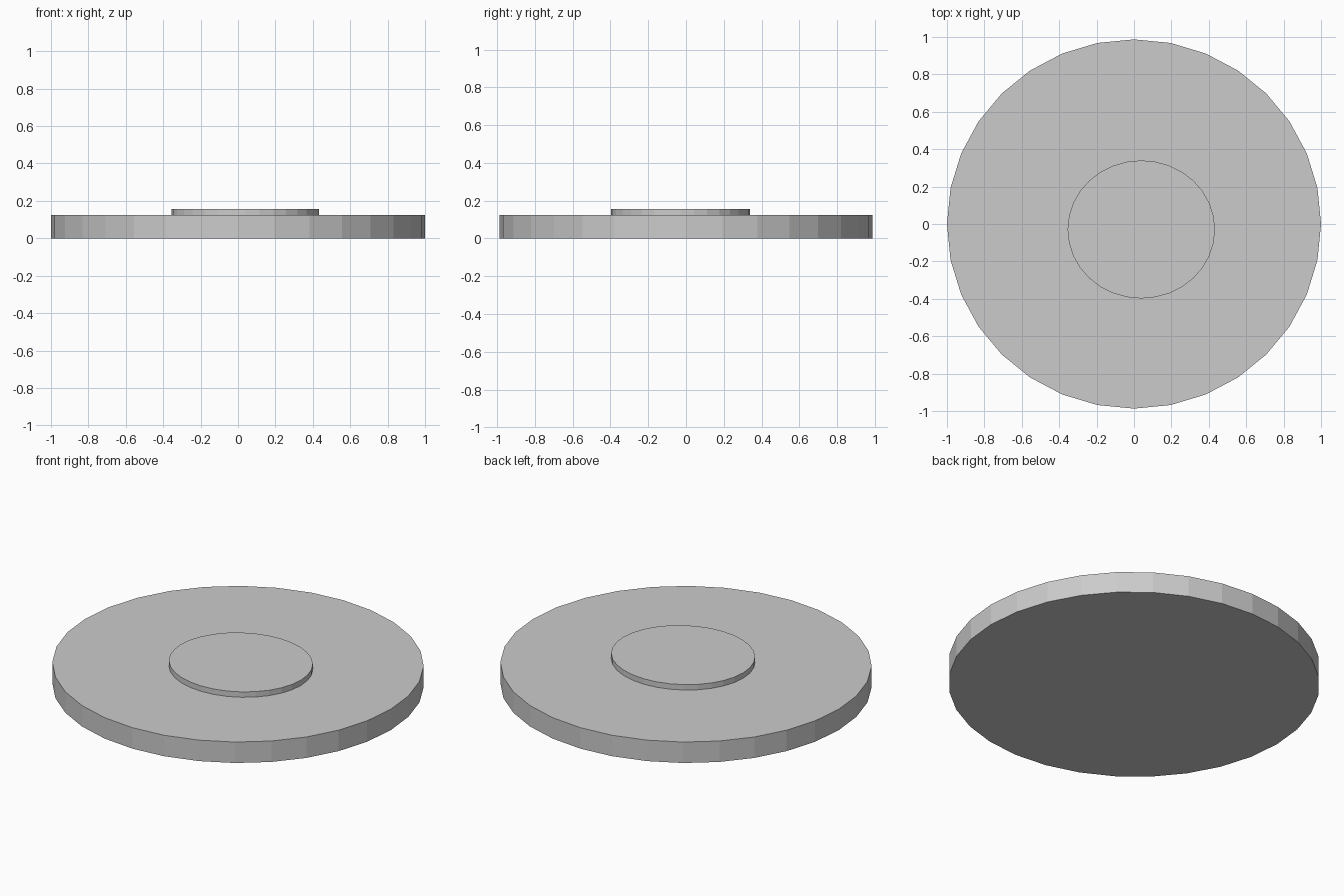
import bpy

if "Cube" in bpy.data.objects:
    bpy.data.objects.remove(bpy.data.objects["Cube"])


def disc(name, rx, ry, z0, z1, x=0.0, y=0.0, sides=32):
    """Flat-shaded elliptical disc from z0 up to z1."""
    bpy.ops.mesh.primitive_cylinder_add(
        vertices=sides, radius=1, depth=1, location=(x, y, (z0 + z1) / 2))
    ob = bpy.context.object
    ob.name = name
    ob.scale = (rx, ry, z1 - z0)
    bpy.ops.object.transform_apply(location=False, rotation=False, scale=True)
    return ob


# Wide base plate
disc("base_disc", 1.0, 0.987, 0.0, 0.124)

# Thin raised disc, slightly off centre, seated into the plate
disc("raised_disc", 0.394, 0.369, 0.12, 0.156, x=0.039, y=-0.029)
